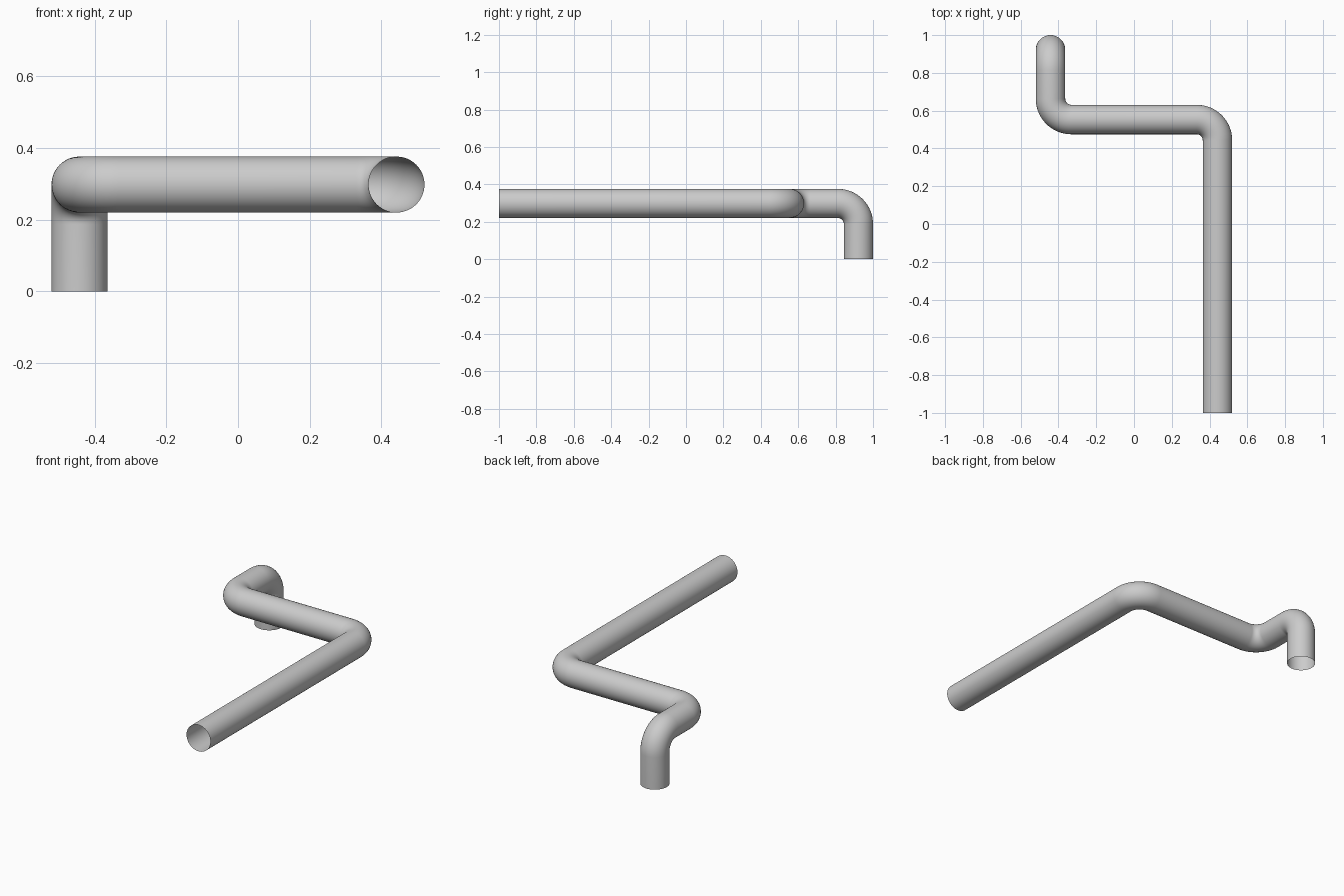
import bpy
from math import pi, sin, tan
from mathutils import Vector

cube = bpy.data.objects.get("Cube")
if cube:
    bpy.data.objects.remove(cube, do_unlink=True)

TUBE_RADIUS = 0.078
BEND_RADIUS = 0.11
BEND_STEPS = 16

# Centreline corners, from the long open end to the foot
X, Y_MID, Y_END, Z = 0.442, 0.553, 0.922, 0.298
corners = [Vector(c) for c in (
    (X, -1, Z), (X, Y_MID, Z), (-X, Y_MID, Z), (-X, Y_END, Z), (-X, Y_END, 0))]


def rounded_path(points, radius, steps):
    """Replace each right-angle corner with a circular arc."""
    path = [points[0]]
    for before, corner, after in zip(points, points[1:], points[2:]):
        back = (before - corner).normalized()
        ahead = (after - corner).normalized()
        centre = corner + (back + ahead) * radius
        for i in range(steps + 1):
            a = pi / 2 * i / steps
            path.append(centre - ahead * radius * sin(pi / 2 - a) - back * radius * sin(a))
    return path + [points[-1]]


# Hollow bent tube swept along the centreline
curve = bpy.data.curves.new("bent_pipe", "CURVE")
curve.dimensions = "3D"
curve.fill_mode = "FULL"
curve.bevel_depth = TUBE_RADIUS
curve.bevel_resolution = 22
curve.use_fill_caps = False
path = rounded_path(corners, BEND_RADIUS, BEND_STEPS)
spline = curve.splines.new("POLY")
spline.points.add(len(path) - 1)
for point, position in zip(spline.points, path):
    point.co = (*position, 1)

pipe = bpy.data.objects.new("bent_pipe", curve)
bpy.context.collection.objects.link(pipe)
bpy.ops.object.select_all(action="DESELECT")
pipe.select_set(True)
bpy.context.view_layer.objects.active = pipe
bpy.ops.object.convert(target="MESH")
pipe = bpy.context.object
pipe.name = "bent_pipe"
bpy.ops.object.shade_smooth()

# Plain grey metal
grey = bpy.data.materials.new("pipe grey")
grey.use_nodes = True
colour = (0.6, 0.6, 0.6, 1)
grey.diffuse_color = colour
grey.node_tree.nodes["Principled BSDF"].inputs["Base Color"].default_value = colour
pipe.data.materials.clear()
pipe.data.materials.append(grey)
